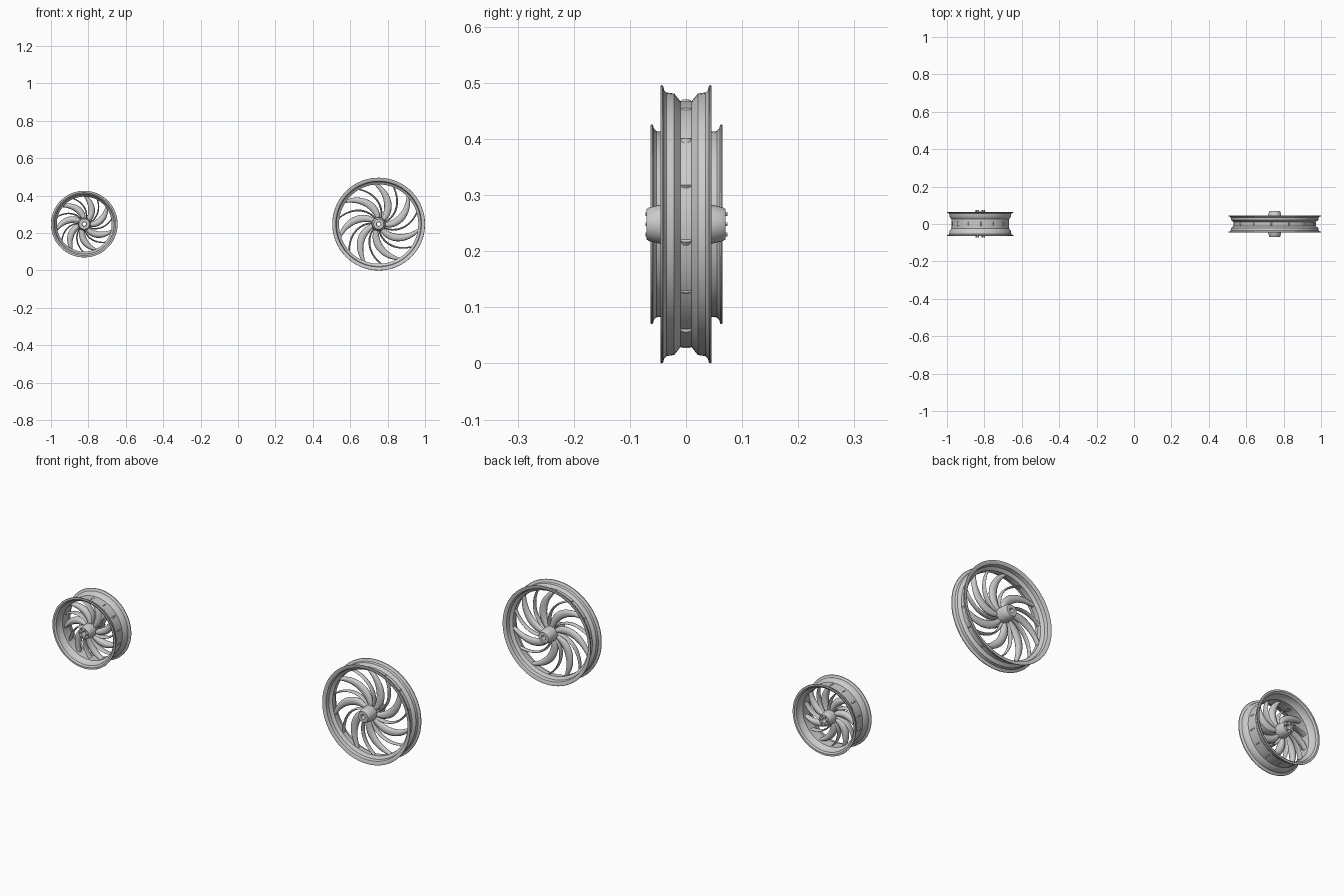
import bpy, bmesh, math
from mathutils import Vector

if "Cube" in bpy.data.objects:
    bpy.data.objects.remove(bpy.data.objects["Cube"])

metal = bpy.data.materials.new("light_grey_metal")
metal.use_nodes = True
GREY = (0.6, 0.6, 0.6, 1)
metal.diffuse_color = GREY
metal.node_tree.nodes["Principled BSDF"].inputs["Base Color"].default_value = GREY


def finish(bm, name, center, angle=35):
    bmesh.ops.recalc_face_normals(bm, faces=bm.faces)
    mesh = bpy.data.meshes.new(name)
    bm.to_mesh(mesh)
    bm.free()
    mesh.materials.append(metal)
    ob = bpy.data.objects.new(name, mesh)
    bpy.context.collection.objects.link(ob)
    ob.location = center
    bpy.ops.object.select_all(action='DESELECT')
    ob.select_set(True)
    bpy.context.view_layer.objects.active = ob
    bpy.ops.object.shade_smooth_by_angle(angle=math.radians(angle))
    return ob


def loft(bm, rings, wrap=False):
    """Skin closed rings of points; cap the ends unless wrapped."""
    loops = [[bm.verts.new(p) for p in ring] for ring in rings]
    pairs = list(zip(loops, loops[1:])) + ([(loops[-1], loops[0])] if wrap else [])
    for a, b in pairs:
        for i in range(len(a)):
            j = (i + 1) % len(a)
            bm.faces.new((a[i], a[j], b[j], b[i]))
    if not wrap:
        bm.faces.new(loops[0])
        bm.faces.new(loops[-1])


def polar(r, a, y):
    return Vector((r * math.cos(a), y, r * math.sin(a)))


def lathe(name, profile, center, steps, closed):
    """Turn (y, radius) points around the axle."""
    bm = bmesh.new()
    rings = [[polar(r, math.tau * i / steps, y) for i in range(steps)] for y, r in profile]
    loft(bm, rings, wrap=closed)
    return finish(bm, name, center)


def rim(name, half, center):
    """Mirror half of a rim section, given from outer centre to inner centre."""
    other = [(-y, r) for y, r in reversed(half)]
    return lathe(name, half + other, center, 96, True)


def spokes(name, center, count, phase, r0, r1, sweep, wide, depth, blunt):
    """Curved spokes with a lens section, swept around the axle."""
    bm = bmesh.new()
    steps, sides = 16, 12
    for k in range(count):
        base = phase + math.tau * k / count
        rings = []
        for i in range(steps + 1):
            t = i / steps
            r = r0 + (r1 - r0) * t
            a = base + sweep * t ** 1.15
            width = wide * (blunt + (1 - blunt) * math.sin(math.pi * t ** 0.85) ** 0.8)
            mid = polar(r, a, 0)
            ahead = polar(r + (r1 - r0) * 0.01, base + sweep * (t + 0.01) ** 1.15, 0)
            side = (ahead - mid).normalized().cross(Vector((0, 1, 0)))
            thick = depth * (1 - 0.3 * t)
            rings.append([mid + side * (width * math.cos(q)) + Vector((0, thick * math.sin(q), 0))
                          for q in (math.tau * s / sides for s in range(sides))])
        loft(bm, rings)
    return finish(bm, name, center, 50)


def bolts(name, center, count, ring, size, y_end):
    """Hexagonal bolt heads on both hub faces."""
    bm = bmesh.new()
    for sign in (-1, 1):
        for k in range(count):
            c = polar(ring, math.tau * k / count, 0)
            loft(bm, [[c + polar(size, math.tau * i / 6, sign * y) for i in range(6)]
                      for y in (y_end - 0.012, y_end)])
    return finish(bm, name, center)


big = (0.752, 0, 0.248)
small = (-0.822, 0.001, 0.248)

# Large narrow wheel
rim("large_rim", [(0.010, 0.219), (0.021, 0.233), (0.035, 0.235), (0.039, 0.239),
                  (0.041, 0.247), (0.043, 0.248), (0.045, 0.247), (0.045, 0.238),
                  (0.040, 0.229), (0.022, 0.226), (0.012, 0.212)], big)
spokes("large_blades", big, 7, 0.72, 0.020, 0.219, 0.95, 0.020, 0.015, 0.3)
spokes("large_thin_spokes", big, 7, 0.72 + math.pi / 7, 0.020, 0.219, 0.95, 0.005, 0.015, 0.7)
lathe("large_hub", [(-0.070, 0.012), (-0.070, 0.027), (-0.066, 0.030), (-0.045, 0.035),
                    (-0.022, 0.037), (0.022, 0.037), (0.045, 0.035), (0.066, 0.030),
                    (0.070, 0.027), (0.070, 0.012), (0.060, 0.010), (-0.060, 0.010)], big, 32, True)

# Small wide wheel
rim("small_rim", [(0.025, 0.154), (0.037, 0.164), (0.054, 0.166), (0.058, 0.170),
                  (0.060, 0.177), (0.062, 0.178), (0.064, 0.177), (0.064, 0.168),
                  (0.058, 0.160), (0.038, 0.157), (0.026, 0.147)], small)
spokes("small_blades", small, 7, 0.72, 0.020, 0.154, 0.85, 0.018, 0.020, 0.3)
spokes("small_thin_spokes", small, 7, 0.72 + math.pi / 7, 0.020, 0.154, 0.85, 0.004, 0.020, 0.7)
lathe("small_hub", [(-0.066, 0.012), (-0.066, 0.028), (-0.063, 0.030), (-0.025, 0.034),
                    (0.025, 0.034), (0.063, 0.030), (0.066, 0.028), (0.066, 0.012),
                    (0.056, 0.010), (-0.056, 0.010)], small, 32, True)
bolts("small_hub_bolts", small, 6, 0.021, 0.004, 0.073)
